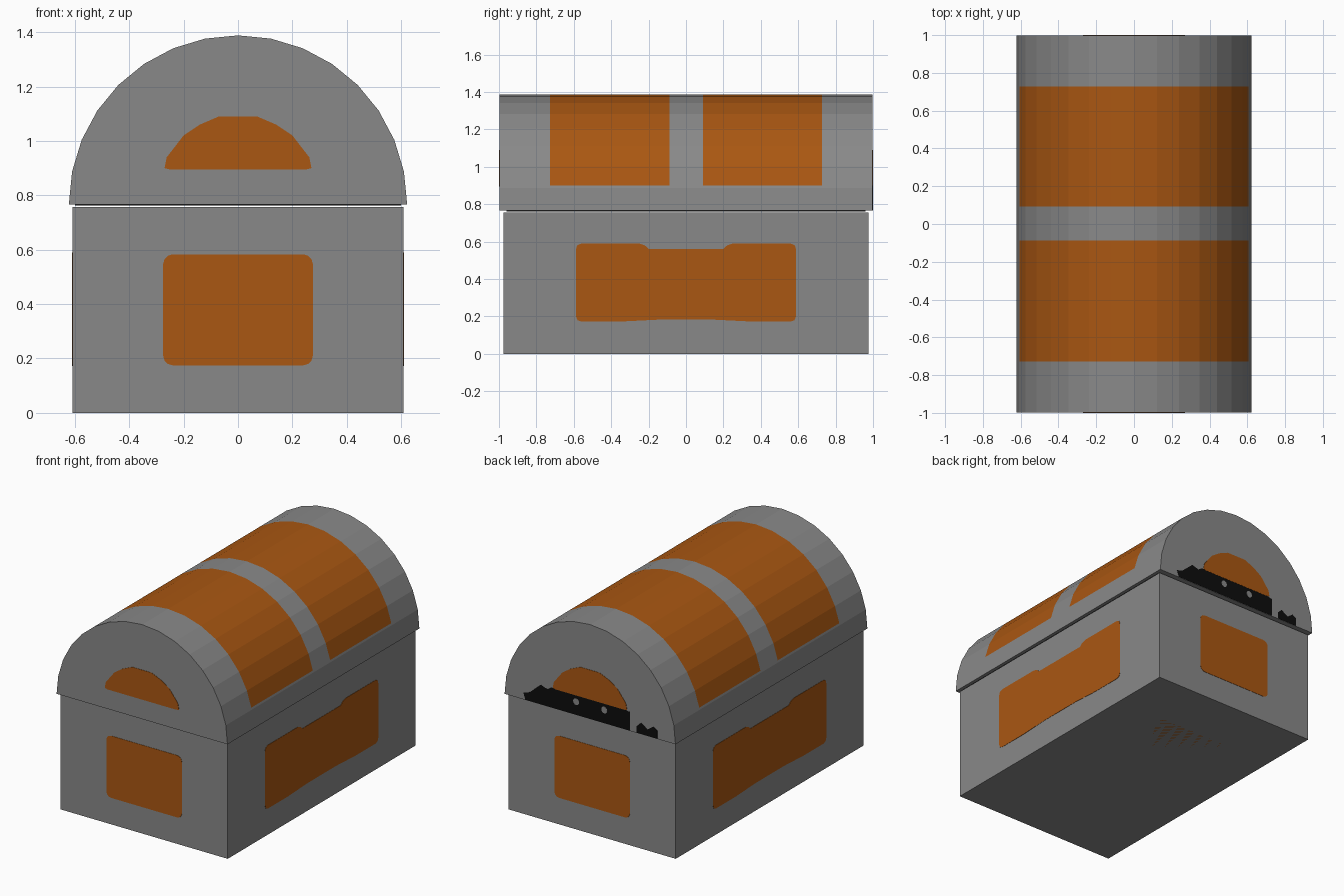
import bpy, bmesh, math
from mathutils import Vector

if "Cube" in bpy.data.objects:
    bpy.data.objects.remove(bpy.data.objects["Cube"])


def material(name, rgb):
    m = bpy.data.materials.new(name)
    m.diffuse_color = (*rgb, 1)
    m.use_nodes = True
    m.node_tree.nodes["Principled BSDF"].inputs["Base Color"].default_value = m.diffuse_color
    return m


GREY = material("grey metal", (0.25, 0.25, 0.25))
ORANGE = material("orange wood", (0.40, 0.095, 0.006))
BLACK = material("black", (0.004, 0.004, 0.004))

X, Y, Z = Vector((1, 0, 0)), Vector((0, 1, 0)), Vector((0, 0, 1))


def prism_bmesh(outline, origin, u, v, depth):
    """Extrude a 2D outline (in axes u, v) along the vector depth."""
    bm = bmesh.new()
    base = [bm.verts.new(origin + u * a + v * b) for a, b in outline]
    top = [bm.verts.new(w.co + depth) for w in base]
    n = len(base)
    bm.faces.new(base)
    bm.faces.new(top)
    for i in range(n):
        j = (i + 1) % n
        bm.faces.new((base[i], base[j], top[j], top[i]))
    bmesh.ops.recalc_face_normals(bm, faces=bm.faces)
    return bm


def finish(name, bm, *mats):
    me = bpy.data.meshes.new(name)
    bm.to_mesh(me)
    bm.free()
    for m in mats:
        me.materials.append(m)
    ob = bpy.data.objects.new(name, me)
    bpy.context.collection.objects.link(ob)
    return ob


def plate(name, outline, origin, u, v, normal, mat, lift=0.002):
    bm = prism_bmesh(outline, origin - normal * 0.002, u, v, normal * (lift + 0.002))
    return finish(name, bm, mat)


def rounded(w, z0, z1, r=0.03):
    """Rounded rectangle outline, half width w."""
    pts = []
    for cx, cz, start in ((w - r, z1 - r, 0), (-w + r, z1 - r, 90),
                          (-w + r, z0 + r, 180), (w - r, z0 + r, 270)):
        for k in range(4):
            a = math.radians(start + 30 * k)
            pts.append((cx + r * math.cos(a), cz + r * math.sin(a)))
    return pts


def disc(cx, cz, r, n=12):
    return [(cx + r * math.cos(math.tau * i / n), cz + r * math.sin(math.tau * i / n))
            for i in range(n)]


# Base box
BX, BY, BZ = 0.608, 0.975, 0.757
finish("chest_base", prism_bmesh([(-BX, -BY), (BX, -BY), (BX, BY), (-BX, BY)],
                                 Vector(), X, Y, Z * BZ), GREY)

# Lid: half cylinder of 16 sides, cut along the borders of the wooden panels
LY, LR, LZ = 0.998, 0.622, 0.766
arc = [(LR * math.cos(math.pi * i / 16), LZ + LR * math.sin(math.pi * i / 16))
       for i in range(17)]
bm = prism_bmesh(arc, Y * -LY, X, Z, Y * 2 * LY)
cuts = [(Vector((0, y, 0)), Y) for y in (-0.728, -0.088, 0.092, 0.728)]
cuts.append((Vector((0, 0, 0.9)), Z))
for co, no in cuts:
    bmesh.ops.bisect_plane(bm, geom=bm.verts[:] + bm.edges[:] + bm.faces[:],
                           plane_co=co, plane_no=no, dist=1e-5)
for f in bm.faces:
    c = f.calc_center_median()
    on_dome = abs(f.normal.y) < 0.5 and f.normal.z > -0.5
    if on_dome and c.z > 0.9 and 0.09 < abs(c.y) < 0.728:
        f.material_index = 1
finish("chest_lid", bm, GREY, ORANGE)

# Dark underside of the lid, inside the lip
plate("lid_underside", [(-0.6, -0.96), (0.6, -0.96), (0.6, 0.96), (-0.6, 0.96)],
      Z * LZ, X, Y, -Z, BLACK, 0.004)

# Wooden panels on the ends of base and lid
half_moon = [(0.27, 0.90), (0.262, 0.94), (0.2, 1.02), (0.14, 1.06), (0.07, 1.09)]
moon = [(0.25, 0.895)] + half_moon + [(-x, z) for x, z in half_moon[::-1]] + [(-0.25, 0.895)]
for side, s in (("front", -1), ("back", 1)):
    plate(side + "_base_panel", rounded(0.275, 0.175, 0.583, 0.035),
          Y * s * BY, X, Z, Y * s, ORANGE)
    plate(side + "_lid_panel", moon, Y * s * LY, X, Z, Y * s, ORANGE)

# Wooden panels on the long sides, a little lower in the middle
side_half = [(0.2, 0.562), (0.22, 0.58), (0.25, 0.59), (0.56, 0.59), (0.582, 0.58),
             (0.588, 0.56), (0.588, 0.2), (0.58, 0.18), (0.56, 0.173), (0.35, 0.173),
             (0.15, 0.183)]
side_outline = side_half + [(-y, z) for y, z in side_half[::-1]]
for side, s in (("right", 1), ("left", -1)):
    plate(side + "_side_panel", side_outline, X * s * BX, Y, Z, X * s, ORANGE)

# Wooden panel underneath
plate("bottom_panel", [(-0.265, -0.585), (0.265, -0.585), (0.265, 0.585), (-0.265, 0.585)],
      Z * 0.001, X, Y, -Z, ORANGE, 0.001)

# Black mark on the back of the lid with two grey dots
mark = [(0.47, 0.768), (0.485, 0.81), (0.44, 0.825), (0.40, 0.86), (0.36, 0.895),
        (0.31, 0.88), (0.28, 0.9), (0.25, 0.895), (-0.25, 0.895), (-0.29, 0.89),
        (-0.29, 0.768)]
blob = [(-0.34, 0.768), (-0.34, 0.81), (-0.37, 0.84), (-0.42, 0.81), (-0.46, 0.84),
        (-0.49, 0.82), (-0.49, 0.768)]
for name, outline in (("back_mark_large", mark), ("back_mark_small", blob)):
    plate(name, outline, Y * LY, X, Z, Y, BLACK, 0.001)
for i, x in enumerate((0.10, -0.105)):
    plate("back_mark_dot_%d" % (i + 1), disc(x, 0.854, 0.022), Y * LY, X, Z, Y, GREY, 0.002)
